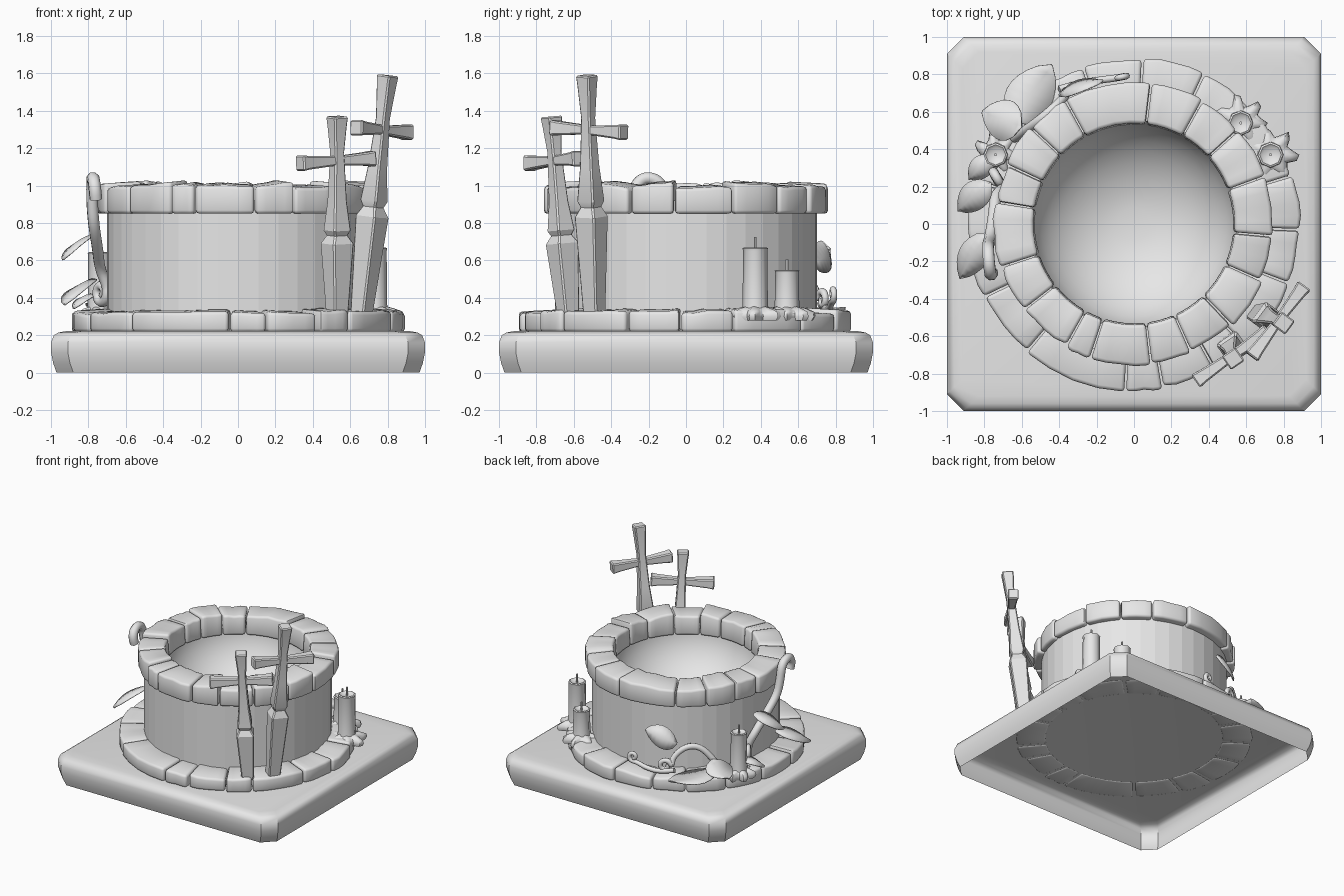
import bpy, bmesh, random
from math import sin, cos, pi, radians
from mathutils import Vector

random.seed(4)
cube = bpy.data.objects.get("Cube")
if cube:
    bpy.data.objects.remove(cube)

stone_mat = bpy.data.materials.new("plain_grey")
stone_mat.use_nodes = True
stone_mat.diffuse_color = (0.8, 0.8, 0.8, 1)
stone_mat.node_tree.nodes["Principled BSDF"].inputs["Base Color"].default_value = (0.8, 0.8, 0.8, 1)


def finish(name, bm, angle=35):
    """Turn a bmesh into an object, smooth below the given angle."""
    mesh = bpy.data.meshes.new(name)
    bm.to_mesh(mesh)
    bm.free()
    mesh.materials.append(stone_mat)
    for p in mesh.polygons:
        p.use_smooth = angle > 0
    if angle:
        mesh.set_sharp_from_angle(angle=radians(angle))
    obj = bpy.data.objects.new(name, mesh)
    bpy.context.scene.collection.objects.link(obj)
    return obj


def loft(bm, rings, start=True, end=True):
    """Skin a list of rings, with optional end caps; returns the new faces."""
    loops = [[bm.verts.new(p) for p in ring] for ring in rings]
    n = len(loops[0])
    faces = []
    for lo, hi in zip(loops, loops[1:]):
        for i in range(n):
            faces.append(bm.faces.new((lo[i], lo[(i + 1) % n], hi[(i + 1) % n], hi[i])))
    if start:
        faces.append(bm.faces.new(loops[0][::-1]))
    if end:
        faces.append(bm.faces.new(loops[-1]))
    return faces


def circle(r, z, n, cx=0, cy=0):
    return [(cx + r * cos(2 * pi * i / n), cy + r * sin(2 * pi * i / n), z) for i in range(n)]


def soften(bm, width, segments=2, angle=40):
    bm.normal_update()
    edges = [e for e in bm.edges if len(e.link_faces) == 2 and e.calc_face_angle(0) > radians(angle)]
    bmesh.ops.bevel(bm, geom=edges, offset=width, segments=segments, affect='EDGES',
                    profile=0.5, clamp_overlap=True)


# Plinth: hollow below, chamfered corners, rounded top edge
def octagon(h, z, c=0.09):
    k = h - c
    return [(h, -k, z), (h, k, z), (k, h, z), (-k, h, z), (-h, k, z), (-h, -k, z), (-k, -h, z), (k, -h, z)]


bm = bmesh.new()
loft(bm, [octagon(h, z) for z, h in ((0, .97), (.05, .988), (.11, 1), (.16, 1), (.2, .985), (.215, .96), (.222, .92))],
     start=False)
finish("plinth", bm, 40)

# Well wall and its bowl
bm = bmesh.new()
loft(bm, [circle(r, z, 40) for r, z in ((.70, .23), (.70, .92), (.56, .92))], False, False)
finish("well_wall", bm, 0)

bm = bmesh.new()
steps = [i / 10 * pi / 2 for i in range(10)]
loft(bm, [circle(.555 * cos(t), .90 - .45 * sin(t), 48)[::-1] for t in steps], False, True)
finish("bowl", bm, 60)


# Rings of hand-cut stones
def stone_ring(name, joints, r0, r1, z0, z1, rise):
    whole = bpy.data.meshes.new("scratch")
    total = bmesh.new()
    for a, b in zip(joints, joints[1:] + [joints[0] + 360]):
        bm = bmesh.new()
        outer = r1 + random.uniform(-.012, .012)
        tops = [z1 + random.uniform(0, rise) for _ in range(2)]
        rings = []
        for i in range(5):
            f = i / 4
            t = radians(a + .35 + (b - a - .7) * f)
            top = tops[0] * (1 - f) + tops[1] * f + random.uniform(-.005, .005)
            out = outer + random.uniform(-.006, .006)
            rings.append([(r * cos(t), r * sin(t), z) for r, z in
                          ((r0, z0), (out, z0), (out, top - .012), (r0 + .01, top))])
        loft(bm, rings)
        bmesh.ops.recalc_face_normals(bm, faces=bm.faces)
        soften(bm, .018)
        bm.to_mesh(whole)
        bm.free()
        total.from_mesh(whole)
    bpy.data.meshes.remove(whole)
    return finish(name, total, 50)


stone_ring("rim_stones", [-162, -142, -119, -108, -83, -66, -46, -24, -5, 20, 42, 61, 83, 119, 137, 155, 171],
           .53, .75, .85, 1.0, .03)
stone_ring("foot_stones", [-172, -154, -130, -93, -80, -61, -48, -21, -2, 17, 45, 65, 87, 108, 125, 145, 165],
           .66, .885, .218, .322, .025)


# Leaning crosses: square shafts with a notch and flared ends
def square_bar(bm, start, end, side, stations):
    start, end, side = Vector(start), Vector(end), Vector(side)
    axis = (end - start).normalized()
    u = (side - axis * side.dot(axis)).normalized()
    v = axis.cross(u)
    loft(bm, [[start.lerp(end, t) + u * x * h + v * y * h for x, y in ((1, 1), (-1, 1), (-1, -1), (1, -1))]
              for t, h in stations])


def cross(name, foot, top, notch, bar_a, bar_b):
    bm = bmesh.new()
    side = Vector(bar_b) - Vector(bar_a)
    square_bar(bm, foot, top, side,
               ((0, .045), (notch - .04, .066), (notch, .043), (notch + .025, .055),
                (notch + .17, .04), (.82, .03), (.95, .04), (1, .045)))
    square_bar(bm, bar_a, bar_b, (0, 0, 1), ((0, .042), (.1, .036), (.45, .026), (.55, .026), (.9, .036), (1, .042)))
    bmesh.ops.recalc_face_normals(bm, faces=bm.faces)
    soften(bm, .008, 1, 60)
    finish(name, bm, 25)


cross("short_cross", (.53, -.63, .31), (.53, -.72, 1.37), .40, (.33, -.84, 1.12), (.72, -.57, 1.145))
cross("tall_cross", (.66, -.49, .31), (.80, -.53, 1.59), .45, (.63, -.71, 1.31), (.91, -.33, 1.285))


# Candles with wicks and dripping wax
def candle(name, x, y, z0, z1, r, pool):
    bm = bmesh.new()
    loft(bm, [circle(rr, z, 8, x, y) for rr, z in
              ((r * 1.1, z0), (r, z0 + .04), (r * .95, z1 - .02), (r, z1 - .005), (r * .85, z1), (r * .6, z1 - .015))])
    loft(bm, [circle(.008, z, 6, x, y) for z in (z1 - .02, z1 + .055)])
    n = 28
    reach = [pool * (.82 + .2 * cos(2 * pi * i / 4 + .5) + random.uniform(-.06, .06)) for i in range(n)]
    rings = []
    for f, drop in ((.92, -.045), (1, -.025), (.95, 0), (.7, .018), (.4, .03)):
        rings.append([(x + reach[i] * f * cos(2 * pi * i / n), y + reach[i] * f * sin(2 * pi * i / n),
                       .325 + drop) for i in range(n)])
    loft(bm, rings)
    finish(name, bm, 50)


candle("tall_candle", .73, .37, .32, .67, .068, .15)
candle("short_candle", .57, .54, .32, .55, .066, .15)
candle("side_candle", -.74, .37, .32, .645, .064, .13)


# Curling vines
def vine(name, points, radii, thickness):
    curve = bpy.data.curves.new(name, 'CURVE')
    curve.dimensions = '3D'
    curve.bevel_depth = thickness
    curve.bevel_resolution = 2
    curve.resolution_u = 5
    curve.use_fill_caps = True
    spline = curve.splines.new('NURBS')
    spline.points.add(len(points) - 1)
    spline.use_endpoint_u = True
    spline.order_u = 3
    for i, (pt, p) in enumerate(zip(spline.points, points)):
        f = i / (len(points) - 1)
        pt.co = (*p, 1)
        pt.radius = radii[0] + (radii[1] - radii[0]) * f
    temp = bpy.data.objects.new("temp", curve)
    mesh = bpy.data.meshes.new_from_object(temp)
    bpy.data.objects.remove(temp)
    bm = bmesh.new()
    bm.from_mesh(mesh)
    bpy.data.meshes.remove(mesh)
    finish(name, bm, 60)


def curl(cx, cy, cz, dx, dy, r, turns, start):
    """Spiral inward in the upright plane that holds (dx, dy)."""
    n = int(turns * 8)
    pts = []
    for i in range(n):
        t = start + 2 * pi * i / 8
        k = r * (1 - .75 * i / n)
        pts.append((cx + dx * k * cos(t), cy + dy * k * cos(t), cz + k * sin(t)))
    return pts


vine("climbing_vine",
     [(-.76, -.26, .93), (-.765, -.28, .99), (-.775, -.22, 1.05), (-.78, -.13, 1.02), (-.78, -.11, .9),
      (-.77, -.08, .78), (-.75, .04, .66), (-.74, .16, .56)] + curl(-.73, .24, .43, -.5, .85, .07, 1.4, 2.6),
     (1.1, .7), .032)
vine("ground_vine",
     [(-.64, .46, .34), (-.58, .5, .45), (-.5, .56, .54), (-.42, .63, .53), (-.36, .69, .45)]
     + curl(-.32, .73, .39, -.9, -.4, .055, 1.3, 0), (1.1, .6), .024)
vine("vine_tip",
     [(-.4, .72, .37), (-.3, .75, .34), (-.18, .77, .35), (-.1, .78, .38)]
     + curl(-.07, .785, .42, .95, .2, .04, 1.2, -1.2), (1, .7), .02)


# Broad thin leaves with a slight fold along the middle
def leaf(name, base, tip, width, side):
    base, tip = Vector(base), Vector(tip)
    along = tip - base
    across = Vector(side).normalized()
    normal = along.cross(across).normalized()
    bm = bmesh.new()
    rows = []
    for i in range(9):
        f = i / 8
        w = width / 2 * max(.02, sin(pi * f ** .85) ** .7)
        mid = base + along * f + normal * .02 * sin(pi * f)
        rows.append([bm.verts.new(mid + across * w * s - normal * .012 * abs(s)) for s in (-1, 0, 1)])
    for a, b in zip(rows, rows[1:]):
        for j in range(2):
            bm.faces.new((a[j], a[j + 1], b[j + 1], b[j]))
    obj = finish(name, bm, 50)
    thick = obj.modifiers.new("thickness", 'SOLIDIFY')
    thick.thickness = .006


leaf("leaf_back_low", (-.66, .54, .36), (-.44, .85, .34), .25, (.82, -.57, 0))
leaf("leaf_corner", (-.60, .52, .43), (-.81, .60, .36), .22, (.3, .9, 0))
leaf("leaf_back_high", (-.40, .69, .58), (-.17, .77, .66), .17, (-.1, .35, -.9))
leaf("leaf_beside_candle", (-.76, .36, .42), (-.88, .24, .35), .12, (.6, -.6, .1))
leaf("leaf_side_high", (-.77, .22, .74), (-.94, .07, .61), .16, (.6, -.7, .25))
leaf("leaf_side_low", (-.78, -.05, .50), (-.93, -.29, .37), .17, (.75, -.45, .25))
